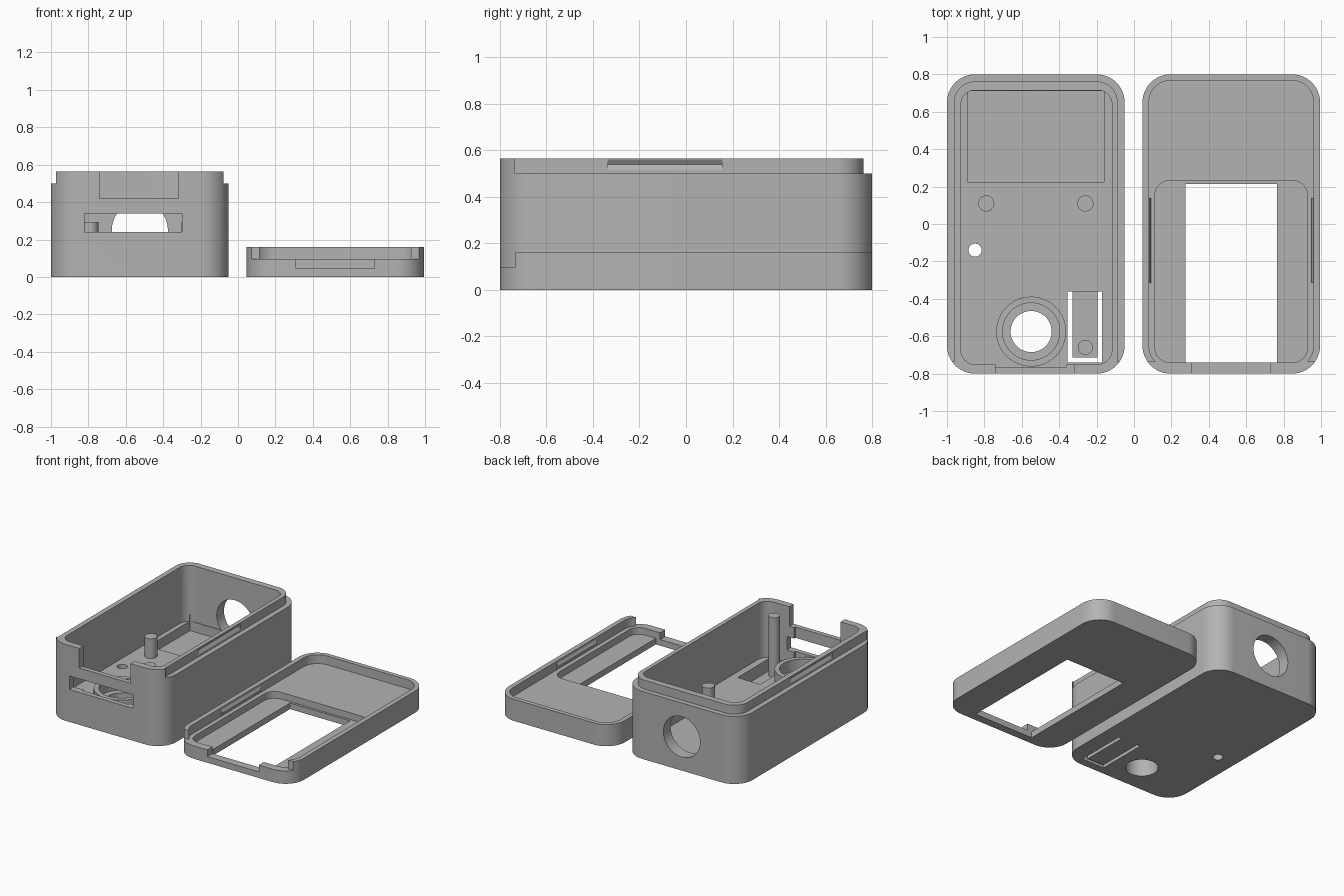
import bpy, bmesh
from math import cos, sin, pi
from mathutils import Matrix

cube = bpy.data.objects.get("Cube")
if cube:
    bpy.data.objects.remove(cube)

grey = bpy.data.materials.new("plain grey")
grey.use_nodes = True
grey.diffuse_color = (0.45, 0.45, 0.45, 1)
grey.node_tree.nodes["Principled BSDF"].inputs["Base Color"].default_value = (0.45, 0.45, 0.45, 1)


def finish(bm, name):
    bmesh.ops.recalc_face_normals(bm, faces=bm.faces)
    mesh = bpy.data.meshes.new(name)
    bm.to_mesh(mesh)
    bm.free()
    mesh.materials.append(grey)
    ob = bpy.data.objects.new(name, mesh)
    bpy.context.collection.objects.link(ob)
    return ob


def box(x0, x1, y0, y1, z0, z1, r=0, name="cutter"):
    """Upright block, with rounded vertical corners when r is given."""
    bm = bmesh.new()
    steps = 12 if r else 0
    corners = [(x1 - r, y1 - r), (x0 + r, y1 - r), (x0 + r, y0 + r), (x1 - r, y0 + r)]
    points = []
    for i, (cx, cy) in enumerate(corners):
        for s in range(steps + 1):
            a = (i + s / max(steps, 1)) * pi / 2
            points.append(bm.verts.new((cx + r * cos(a), cy + r * sin(a), z0)))
    base = bm.faces.new(points)
    top = bmesh.ops.extrude_face_region(bm, geom=[base])
    moved = [v for v in top["geom"] if isinstance(v, bmesh.types.BMVert)]
    bmesh.ops.translate(bm, verts=moved, vec=(0, 0, z1 - z0))
    return finish(bm, name)


def rod(x, y, r, z0, z1, name="cutter"):
    bm = bmesh.new()
    bmesh.ops.create_cone(bm, cap_ends=True, segments=48, radius1=r, radius2=r, depth=z1 - z0,
                          matrix=Matrix.Translation((x, y, (z0 + z1) / 2)))
    return finish(bm, name)


def along_y(x, z, rx, rz, y0, y1, sides, name="cutter"):
    """Bar running along y: round with many sides, diamond with four."""
    bm = bmesh.new()
    place = (Matrix.Translation((x, (y0 + y1) / 2, z)) @ Matrix.Diagonal((rx, 1, rz, 1))
             @ Matrix.Rotation(pi / 2, 4, 'X'))
    bmesh.ops.create_cone(bm, cap_ends=True, segments=sides, radius1=1, radius2=1,
                          depth=y1 - y0, matrix=place)
    return finish(bm, name)


def cut(ob, *cutters):
    for c in cutters:
        mod = ob.modifiers.new("cut", 'BOOLEAN')
        mod.operation, mod.solver, mod.object = 'DIFFERENCE', 'EXACT', c
        bpy.context.view_layer.objects.active = ob
        bpy.ops.object.modifier_apply(modifier=mod.name)
        bpy.data.objects.remove(c)


# Case shell with stepped lip and cavity
case = box(-1, -0.05, -0.8, 0.8, 0, 0.565, 0.15, "case_body")
step = box(-1.2, 0.2, -0.735, 1, 0.5, 0.7)
cut(step, box(-0.9625, -0.0875, -0.9, 0.7625, 0.4, 0.8, 0.1125))
cut(case, step, box(-0.925, -0.118, -0.75, 0.715, 0.15, 0.7, 0.075))

# Case front notch, front slot and back port
cut(case,
    box(-0.74, -0.32, -0.9, -0.7, 0.42, 0.7),
    box(-0.74, -0.36, -0.765, -0.7, 0.15, 0.5),
    box(-0.82, -0.30, -0.9, -0.7, 0.24, 0.34),
    along_y(-0.525, 0.25, 0.15, 0.15, 0.6, 0.9, 64))

# Case floor pockets, holes and the slots that free the button tab
cut(case,
    box(-0.89, -0.16, 0.225, 0.71, 0.08, 0.2),
    box(-0.355, -0.17, -0.74, -0.36, 0.08, 0.2),
    box(-0.355, -0.33, -0.74, -0.36, -0.1, 0.2),
    box(-0.195, -0.17, -0.74, -0.36, -0.1, 0.2),
    box(-0.35, -0.18, -0.74, -0.715, -0.1, 0.2),
    rod(-0.55, -0.575, 0.11, -0.1, 0.3),
    rod(-0.85, -0.14, 0.035, -0.1, 0.3))

# Snap grooves on both sides of the lip
for x in (-0.9625, -0.0875):
    cut(case, along_y(x, 0.538, 0.015, 0.0225, -0.335, 0.155, 4))

# Posts and ring inside the case
posts = [rod(x, 0.11, 0.043, 0.14, 0.295, "support_post") for x in (-0.79, -0.26)]
posts.append(rod(-0.26, -0.66, 0.04, 0.07, 0.52, "button_post"))
ring = rod(-0.55, -0.575, 0.187, 0.14, 0.235, "holder_ring")
cut(ring, rod(-0.55, -0.575, 0.153, 0.1, 0.3))

# Lid with rim recess, screen pocket, window and front notch
lid = box(0.045, 0.995, -0.8, 0.8, 0, 0.16, 0.15, "lid")
cut(lid,
    box(0.08, 0.96, -0.767, 0.767, 0.095, 0.3, 0.115),
    box(-0.1, 1.1, -0.9, -0.735, 0.095, 0.3),
    box(0.112, 0.928, -0.74, 0.232, 0.045, 0.3, 0.08),
    box(0.275, 0.765, -0.74, 0.215, -0.1, 0.3),
    box(0.31, 0.73, -0.9, -0.7, 0.045, 0.3))

# Snap ridges inside the lid rim
ridges = [along_y(x, 0.1225, 0.012, 0.02, -0.315, 0.14, 4, "snap_ridge") for x in (0.08, 0.96)]

bpy.ops.object.select_all(action='DESELECT')
for ob in [case, ring, lid] + posts:
    ob.select_set(True)
bpy.context.view_layer.objects.active = case
bpy.ops.object.shade_smooth_by_angle(angle=0.5)
